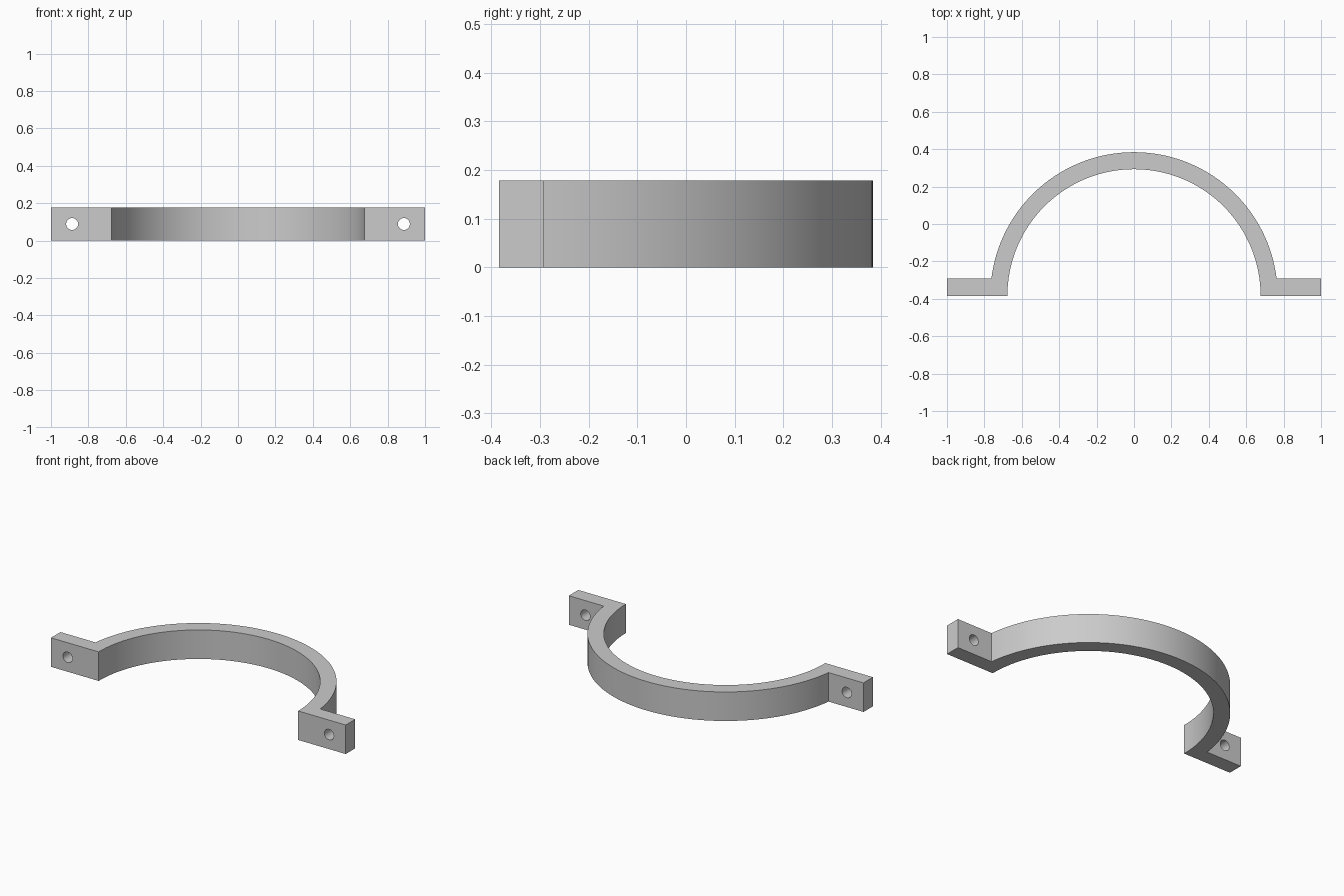
import bpy, bmesh
from math import asin, cos, sin, pi

cube = bpy.data.objects.get("Cube")
if cube:
    bpy.data.objects.remove(cube, do_unlink=True)

HEIGHT = 0.178
BASE_Y = -0.384          # front plane, also the arc centre
INNER, OUTER = 0.677, 0.768
TAB = 0.092              # tab thickness
SEGMENTS = 64
HOLE_X, HOLE_R = 0.887, 0.032

grey = bpy.data.materials.new("grey metal")
grey.use_nodes = True
colour = (0.6, 0.6, 0.6, 1)
grey.diffuse_color = colour
grey.node_tree.nodes["Principled BSDF"].inputs["Base Color"].default_value = colour


def arc(radius, start, end):
    """Points on an arc around the clamp centre."""
    angles = [start + (end - start) * i / SEGMENTS for i in range(SEGMENTS + 1)]
    return [(radius * cos(a), BASE_Y + radius * sin(a)) for a in angles]


# Clamp body: half ring with two tabs, as one extruded outline
lift = asin(TAB / OUTER)
outline = [(1, BASE_Y), (1, BASE_Y + TAB)]
outline += arc(OUTER, lift, pi - lift)
outline += [(-1, BASE_Y + TAB), (-1, BASE_Y)]
outline += arc(INNER, pi, 0)

bm = bmesh.new()
face = bm.faces.new([bm.verts.new((x, y, 0)) for x, y in outline])
extruded = bmesh.ops.extrude_face_region(bm, geom=[face])["geom"]
top = [v for v in extruded if isinstance(v, bmesh.types.BMVert)]
bmesh.ops.translate(bm, verts=top, vec=(0, 0, HEIGHT))
bmesh.ops.recalc_face_normals(bm, faces=bm.faces)
mesh = bpy.data.meshes.new("clamp_body")
bm.to_mesh(mesh)
bm.free()
mesh.materials.append(grey)
body = bpy.data.objects.new("clamp_body", mesh)
bpy.context.collection.objects.link(body)

# Screw holes through the tabs
for side, sign in (("left", 1), ("right", -1)):
    bpy.ops.mesh.primitive_cylinder_add(
        vertices=32, radius=HOLE_R, depth=TAB * 3, rotation=(pi / 2, 0, 0),
        location=(sign * HOLE_X, BASE_Y + TAB / 2, HEIGHT / 2))
    cutter = bpy.context.object
    cutter.name = side + "_hole_cutter"
    cutter.data.materials.append(grey)
    cutter.hide_render = True
    cut = body.modifiers.new(side + "_screw_hole", "BOOLEAN")
    cut.object = cutter
    cut.operation = "DIFFERENCE"
    cut.solver = "EXACT"
    bpy.ops.object.select_all(action="DESELECT")
    body.select_set(True)
    bpy.context.view_layer.objects.active = body
    bpy.ops.object.modifier_apply(modifier=cut.name)
    bpy.data.objects.remove(cutter, do_unlink=True)

# Smooth curved walls, sharp edges
bpy.ops.object.shade_smooth_by_angle()
